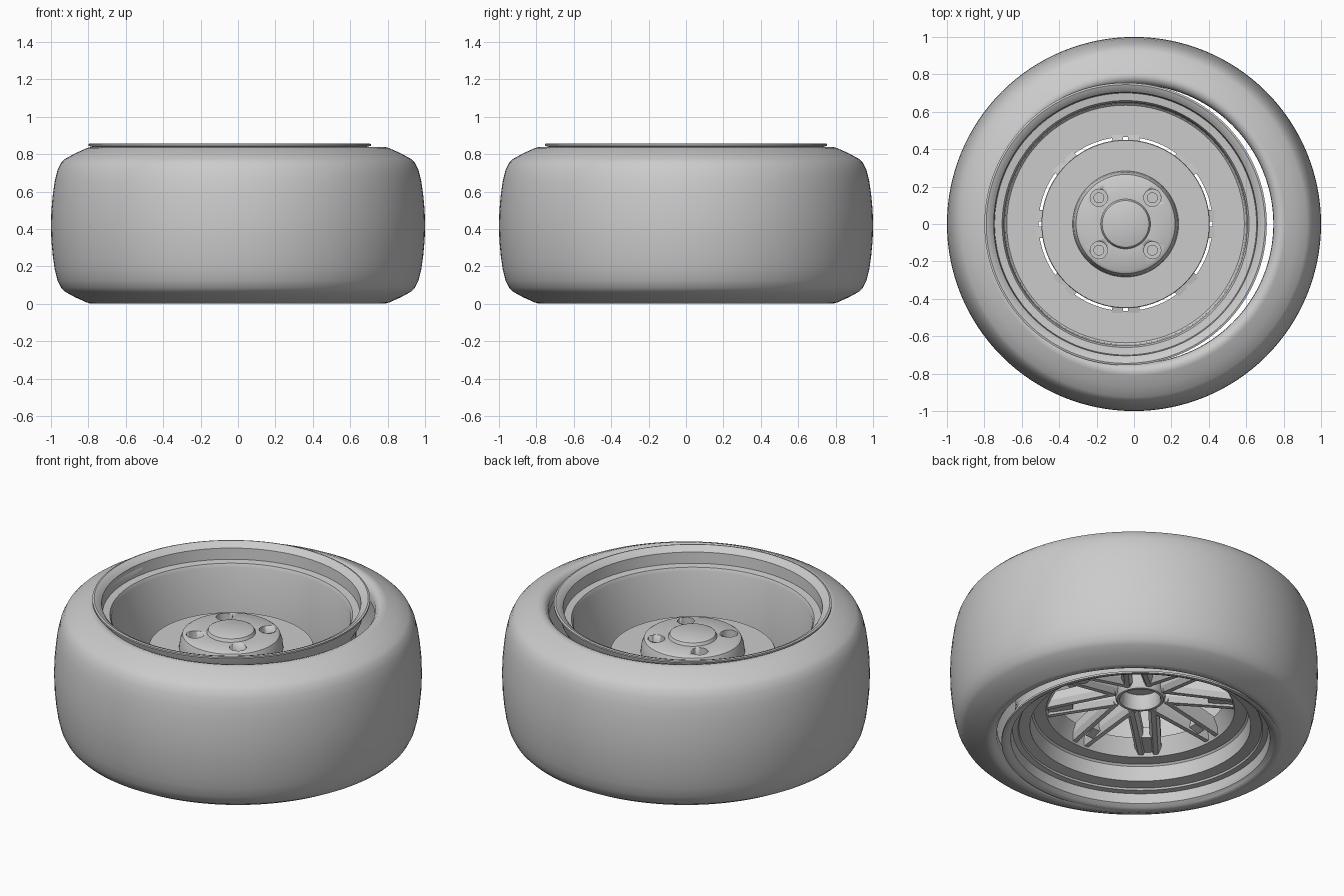
import bpy, bmesh, math
from mathutils import Vector

if "Cube" in bpy.data.objects:
    bpy.data.objects.remove(bpy.data.objects["Cube"])

CX = -0.045          # wheel axis sits slightly off the tyre centre


def finish(name, bm, angle=35):
    bmesh.ops.remove_doubles(bm, verts=bm.verts, dist=1e-5)
    bmesh.ops.recalc_face_normals(bm, faces=bm.faces)
    me = bpy.data.meshes.new(name)
    bm.to_mesh(me)
    bm.free()
    ob = bpy.data.objects.new(name, me)
    bpy.context.collection.objects.link(ob)
    bpy.ops.object.select_all(action='DESELECT')
    ob.select_set(True)
    bpy.context.view_layer.objects.active = ob
    bpy.ops.object.shade_smooth_by_angle(angle=math.radians(angle))
    return ob


def lathe(name, profile, cx=CX, closed=True, segs=96, angle=35):
    """Revolve (radius, z) points about a vertical axis."""
    bm = bmesh.new()
    rings = []
    for i in range(segs):
        a = 2 * math.pi * i / segs
        rings.append([bm.verts.new((cx + r * math.cos(a), r * math.sin(a), z)) for r, z in profile])
    n = len(profile)
    for i in range(segs):
        p, q = rings[i], rings[(i + 1) % segs]
        for j in range(n if closed else n - 1):
            k = (j + 1) % n
            if profile[j][0] == 0 and profile[k][0] == 0:
                continue
            bm.faces.new((p[j], q[j], q[k], p[k]))
    bmesh.ops.dissolve_degenerate(bm, edges=bm.edges, dist=1e-6)
    return finish(name, bm, angle)


# tyre: half of the section, mirrored about mid height
M = 0.42
half = [(0.745, 0.34), (0.747, 0.385), (0.765, 0.41), (0.79, 0.418), (0.81, 0.412), (0.87, 0.385),
        (0.925, 0.355), (0.945, 0.335), (0.965, 0.295), (0.98, 0.235), (0.99, 0.165), (0.998, 0.08)]
outer = [(r, M - h) for r, h in half] + [(1.0, M)] + [(r, M + h) for r, h in reversed(half)]
inner = [(0.90, M + 0.31), (0.95, M + 0.2), (0.95, M - 0.2), (0.90, M - 0.31)]
lathe("tire", outer + inner, cx=0, segs=128, angle=40)

# rim barrel: stepped lips, deep back wall and the ring that carries the spokes
lathe("rim", [
    (0.755, 0.845), (0.755, 0.855), (0.745, 0.858), (0.725, 0.85), (0.705, 0.83), (0.70, 0.765),
    (0.66, 0.76), (0.65, 0.74), (0.645, 0.31), (0.635, 0.30), (0.465, 0.30),
    (0.513, 0.205), (0.58, 0.20), (0.59, 0.19), (0.60, 0.105), (0.66, 0.095), (0.665, 0.085),
    (0.695, 0.08), (0.705, 0.025), (0.725, 0.01), (0.745, 0.002), (0.755, 0.004), (0.755, 0.015),
    (0.735, 0.02), (0.71, 0.09), (0.69, 0.14), (0.68, 0.20), (0.68, 0.70), (0.715, 0.76), (0.735, 0.84)],
    segs=128)


# spokes: eight V pairs of tapered legs, narrow on the face and wide behind
def leg(bm, a, b, front, back):
    """a, b: (x, y, z_front, z_back); front/back are half widths."""
    d = Vector((b[0] - a[0], b[1] - a[1], 0)).normalized()
    s = Vector((-d.y, d.x, 0))
    rows = []
    for p in (a, b):
        c = Vector((p[0], p[1], 0))
        rows.append([bm.verts.new(c + s * w + Vector((0, 0, z))) for w, z in
                     ((-front, p[2]), (front, p[2]), (back, p[2] + 0.03), (back, p[3]),
                      (-back, p[3]), (-back, p[2] + 0.03))])
    for i in range(6):
        j = (i + 1) % 6
        bm.faces.new((rows[0][i], rows[0][j], rows[1][j], rows[1][i]))
    bm.faces.new(rows[0])
    bm.faces.new(rows[1][::-1])


def polar(r, off, ang, zf, zb):
    c, s = math.cos(ang), math.sin(ang)
    return (CX + r * c - off * s, r * s + off * c, zf, zb)


bm = bmesh.new()
for k in range(8):
    ang = k * math.pi / 4
    for side in (-1, 1):
        leg(bm, polar(0.13, side * 0.06, ang, 0.275, 0.37),
            polar(0.525, side * 0.04, ang, 0.212, 0.29), 0.013, 0.03)
    # filler web near the rim
    r1 = 0.52 if k % 2 else 0.43
    leg(bm, polar(0.37, 0, ang, 0.245, 0.31), polar(r1, 0, ang, 0.225, 0.29), 0.025, 0.035)
spokes = finish("spokes", bm, 25)

# front centre bore with a recessed floor
lathe("center_bore", [(0, 0.36), (0.105, 0.36), (0.108, 0.28), (0.113, 0.27), (0.127, 0.27),
                      (0.135, 0.28), (0.15, 0.42), (0, 0.42)], closed=False, segs=64)

# brake disc behind the spokes
lathe("brake_disc", [(0, 0.40), (0.26, 0.40), (0.285, 0.41), (0.31, 0.47), (0.445, 0.475), (0.45, 0.48),
                     (0.45, 0.56), (0.447, 0.565), (0, 0.565)], closed=False)

# back hub with raised cap and four bolt holes
hub = lathe("hub", [(0, 0.55), (0.285, 0.55), (0.283, 0.57), (0.278, 0.61), (0.265, 0.645), (0.25, 0.655),
                    (0.133, 0.655), (0.125, 0.672), (0.115, 0.677), (0, 0.677)], closed=False, segs=64)


def pegs(name, r, z0, z1):
    bm = bmesh.new()
    for sx in (-1, 1):
        for sy in (-1, 1):
            res = bmesh.ops.create_cone(bm, cap_ends=True, segments=24, radius1=r, radius2=r, depth=z1 - z0)
            bmesh.ops.translate(bm, verts=res['verts'],
                                vec=(CX + sx * 0.143, sy * 0.14, (z0 + z1) / 2))
    return finish(name, bm)


cutter = pegs("bolt_hole_cutter", 0.046, 0.59, 0.75)
mod = hub.modifiers.new("holes", 'BOOLEAN')
mod.operation = 'DIFFERENCE'
mod.solver = 'EXACT'
mod.object = cutter
bpy.context.view_layer.objects.active = hub
bpy.ops.object.modifier_apply(modifier=mod.name)
bpy.data.objects.remove(cutter)
pegs("lug_bolts", 0.029, 0.58, 0.605)
